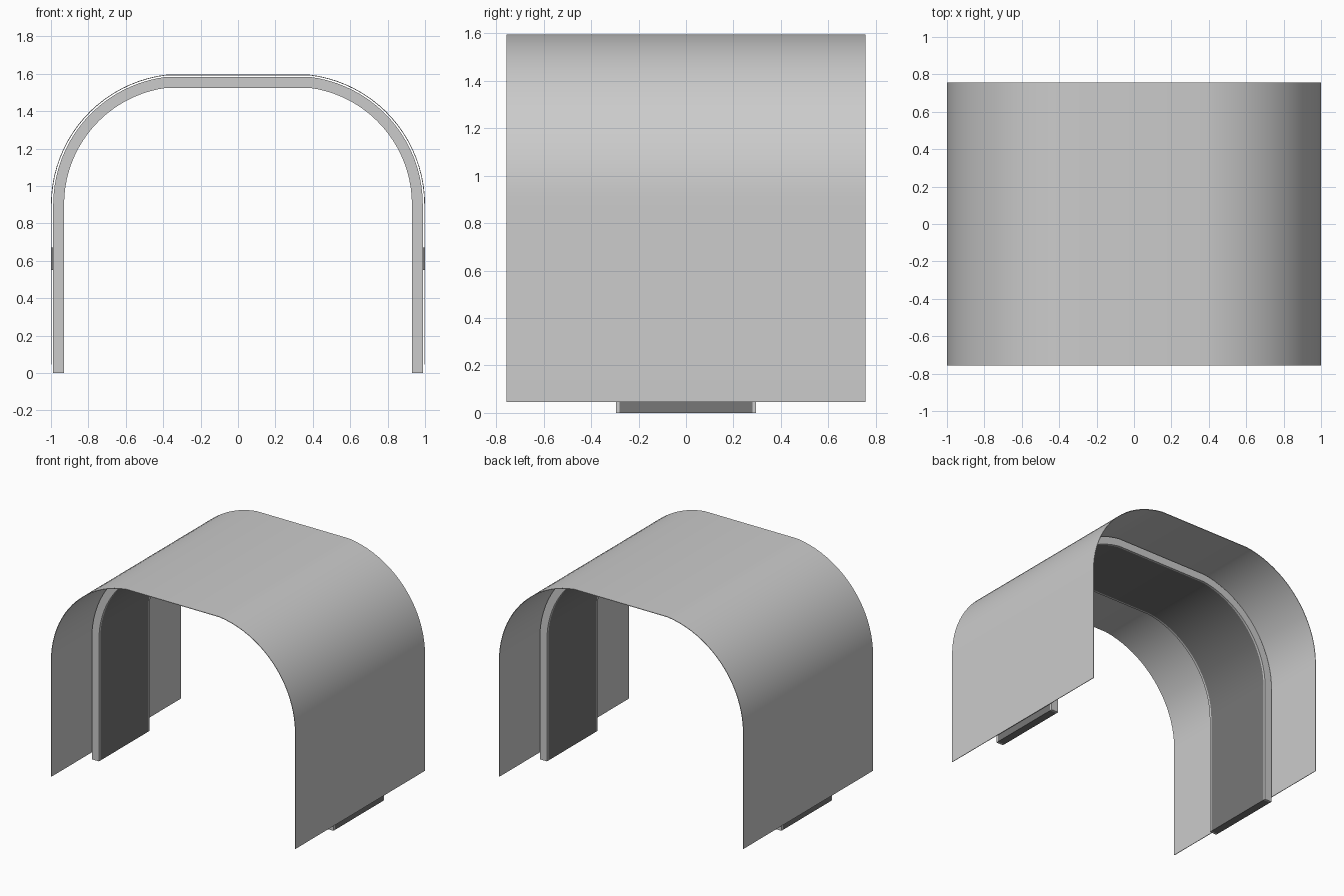
import bpy, bmesh, math

if "Cube" in bpy.data.objects:
    bpy.data.objects.remove(bpy.data.objects["Cube"])


def material(name, v):
    m = bpy.data.materials.new(name)
    m.diffuse_color = (v, v, v, 1)
    m.use_nodes = True
    m.node_tree.nodes["Principled BSDF"].inputs["Base Color"].default_value = m.diffuse_color
    return m


light = material("light_grey", 0.6)
dark = material("dark_grey", 0.185)

CX, CZ, FLAT = 0.30, 0.90, 0.38   # corner arc centre and half width of flat top


def arch_line(r, bottom, steps=20):
    """Arch outline from the left foot over the top to the right foot."""
    end = math.acos((FLAT - CX) / r)
    half = [(CX + r, bottom)]
    for i in range(steps + 1):
        a = end * i / steps
        half.append((CX + r * math.cos(a), CZ + r * math.sin(a)))
    return [(-x, z) for x, z in half] + half[::-1]


def arch(name, r_out, r_in, bottom, y0, y1, mat):
    """Closed arch strip between two radii, extruded from y0 to y1."""
    outer, inner = arch_line(r_out, bottom), arch_line(r_in, bottom)
    bm = bmesh.new()
    rings = []
    for (xo, zo), (xi, zi) in zip(outer, inner):
        rings.append([bm.verts.new(p) for p in
                      ((xo, y0, zo), (xo, y1, zo), (xi, y1, zi), (xi, y0, zi))])
    for a, b in zip(rings, rings[1:]):
        for k in range(4):
            n = (k + 1) % 4
            bm.faces.new((a[k], a[n], b[n], b[k]))
    bm.faces.new(rings[0])
    bm.faces.new(rings[-1][::-1])
    return finish(name, bm, mat)


def finish(name, bm, mat):
    bmesh.ops.recalc_face_normals(bm, faces=bm.faces[:])
    me = bpy.data.meshes.new(name)
    bm.to_mesh(me)
    bm.free()
    me.materials.append(mat)
    ob = bpy.data.objects.new(name, me)
    bpy.context.collection.objects.link(ob)
    bpy.ops.object.select_all(action='DESELECT')
    ob.select_set(True)
    bpy.context.view_layer.objects.active = ob
    bpy.ops.object.shade_smooth_by_angle(angle=math.radians(30))
    return ob


# thin outer cover sheet
arch("cover_sheet", 0.70, 0.696, 0.045, -0.757, 0.757, light)

# inner support band: dark core with a light edge strip on each side
arch("band_core", 0.688, 0.63, 0.0, -0.28, 0.28, dark)
arch("front_band_edge", 0.688, 0.63, 0.0, -0.296, -0.28, light)
arch("back_band_edge", 0.688, 0.63, 0.0, 0.28, 0.296, light)

# small spacer plates between band and sheet
for side, s in (("left", -1), ("right", 1)):
    bm = bmesh.new()
    bmesh.ops.create_cube(bm, size=1)
    for v in bm.verts:
        v.co = (s * 0.992 + v.co.x * 0.009, v.co.y * 0.4, 0.61 + v.co.z * 0.12)
    finish(side + "_spacer_plate", bm, dark)
